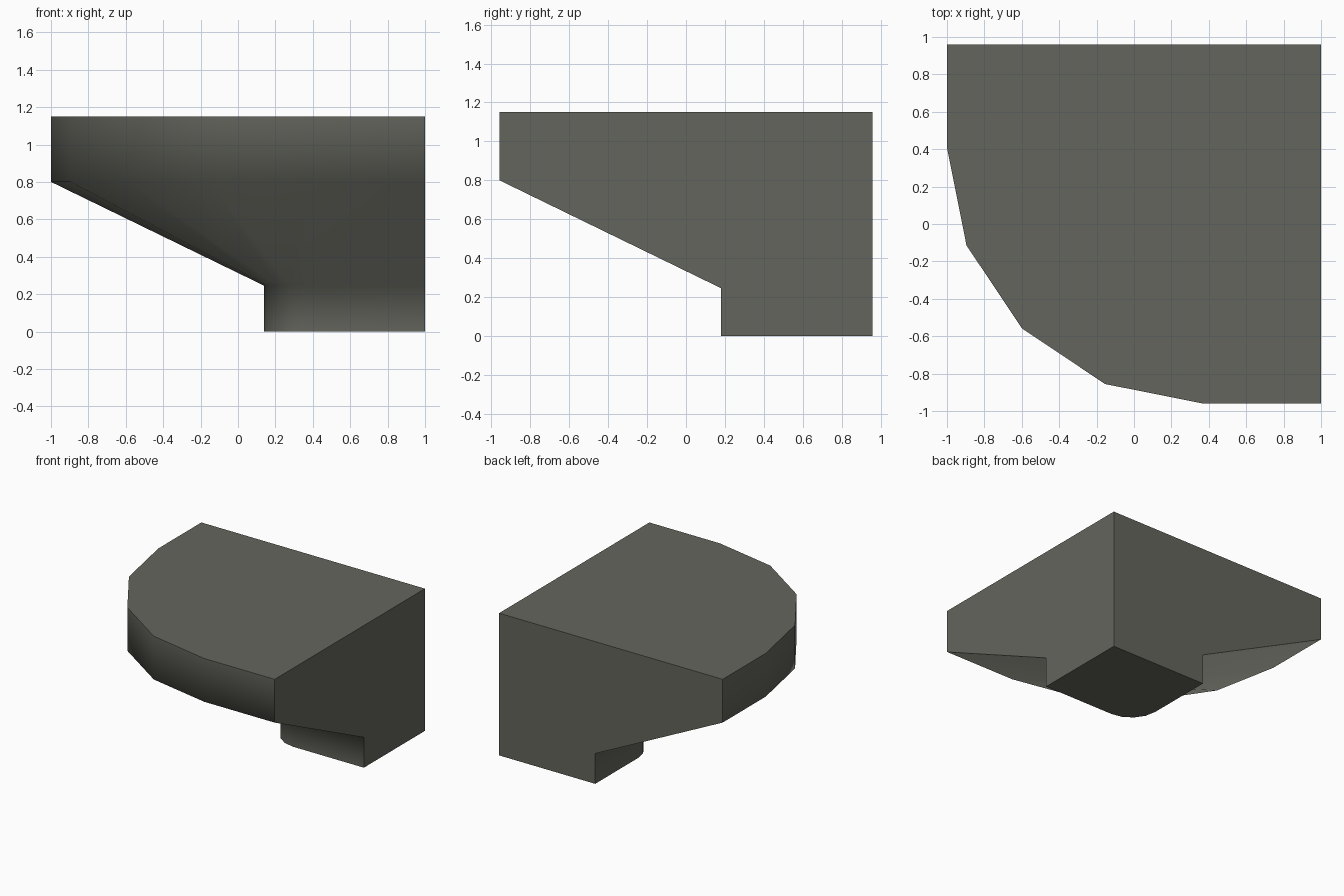
import bpy, bmesh, math

if "Cube" in bpy.data.objects:
    bpy.data.objects.remove(bpy.data.objects["Cube"])

W, D = 1.0, 0.96            # half width and half depth
CX, CY, R = 0.37, 0.41, 1.37  # centre and radius of the rounded corner

# wall profile: (inset from the outer edge, height)
PROFILE = [(0, 1.15), (0, 0.80), (1.14, 0.245), (1.14, 0)]


def wall_path(inset):
    """Open path along the front, round the corner and up the left side."""
    pts = [(W, -D + inset)]
    r = R - inset
    for i in range(5):
        a = math.radians(270 - 22.5 * i)
        pts.append((CX + r * math.cos(a), CY + r * math.sin(a)))
    pts.append((-W + inset, D))
    return pts


bm = bmesh.new()
rings = [[bm.verts.new((x, y, z)) for x, y in wall_path(d)] for d, z in PROFILE]
top_corner = bm.verts.new((W, D, PROFILE[0][1]))
low_corner = bm.verts.new((W, D, 0))

# rim, sloped underside and foot wall
for a, b in zip(rings, rings[1:]):
    for i in range(len(a) - 1):
        bm.faces.new((a[i], a[i + 1], b[i + 1], b[i]))

# flat top, bottom, right and back faces
bm.faces.new(rings[0] + [top_corner])
bm.faces.new(rings[-1] + [low_corner])
bm.faces.new([r[0] for r in rings] + [low_corner, top_corner])
bm.faces.new([r[-1] for r in rings] + [low_corner, top_corner])
bmesh.ops.recalc_face_normals(bm, faces=bm.faces)

mesh = bpy.data.meshes.new("rounded_corner_block")
bm.to_mesh(mesh)
bm.free()
block = bpy.data.objects.new("rounded_corner_block", mesh)
bpy.context.collection.objects.link(block)

grey = bpy.data.materials.new("dark grey")
grey.diffuse_color = (0.13, 0.13, 0.11, 1)
grey.use_nodes = True
grey.node_tree.nodes["Principled BSDF"].inputs["Base Color"].default_value = grey.diffuse_color
mesh.materials.append(grey)

# smooth the wall, keep the square edges sharp
bpy.context.view_layer.objects.active = block
block.select_set(True)
bpy.ops.object.shade_smooth_by_angle(angle=math.radians(70))
